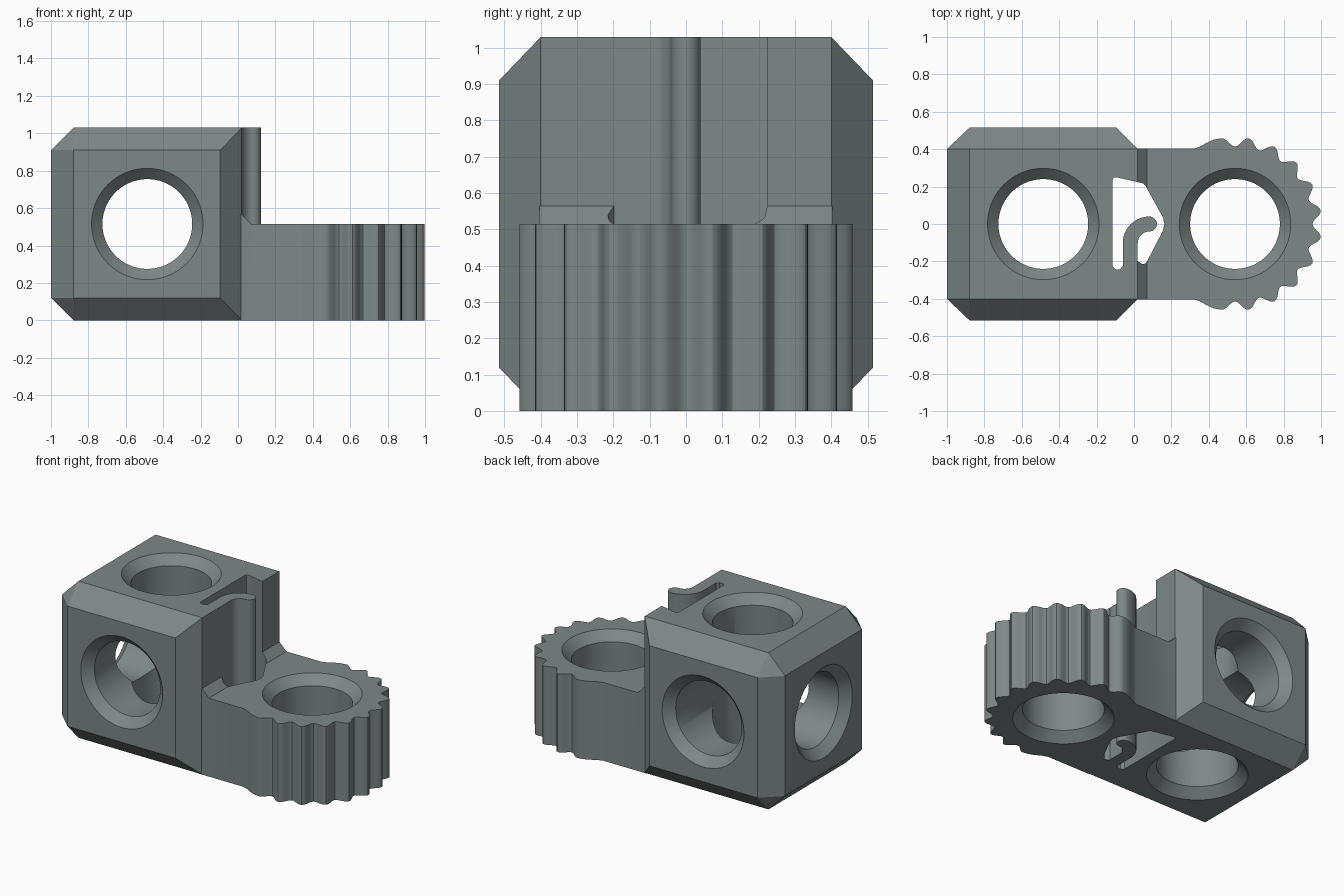
import bpy, bmesh, math
from mathutils import Matrix

if "Cube" in bpy.data.objects:
    bpy.data.objects.remove(bpy.data.objects["Cube"])

H = 1.03            # block height
C = H / 2           # half height, also the arm thickness
BLOCK_X, GEAR_X = -0.485, 0.54

mat = bpy.data.materials.new("slate grey")
mat.diffuse_color = (0.21, 0.245, 0.245, 1)
mat.use_nodes = True
mat.node_tree.nodes["Principled BSDF"].inputs["Base Color"].default_value = mat.diffuse_color


def finish(bm, name):
    bmesh.ops.recalc_face_normals(bm, faces=bm.faces)
    me = bpy.data.meshes.new(name)
    bm.to_mesh(me)
    bm.free()
    me.materials.append(mat)
    ob = bpy.data.objects.new(name, me)
    bpy.context.collection.objects.link(ob)
    return ob


def prism(name, outline, z0, z1):
    """Extrude a closed xy outline from z0 to z1."""
    bm = bmesh.new()
    face = bm.faces.new([bm.verts.new((x, y, z0)) for x, y in outline])
    top = bmesh.ops.extrude_face_region(bm, geom=[face])["geom"]
    bmesh.ops.translate(bm, vec=(0, 0, z1 - z0),
                        verts=[v for v in top if isinstance(v, bmesh.types.BMVert)])
    return finish(bm, name)


def lathe(name, profile, matrix, n=72):
    """Capped solid of revolution from (radius, height) pairs."""
    bm = bmesh.new()
    rings = [[bm.verts.new((r * math.cos(2 * math.pi * i / n),
                            r * math.sin(2 * math.pi * i / n), h))
              for i in range(n)] for r, h in profile]
    for a, b in zip(rings, rings[1:]):
        for i in range(n):
            j = (i + 1) % n
            bm.faces.new((a[i], a[j], b[j], b[i]))
    bm.faces.new(rings[0])
    bm.faces.new(rings[-1])
    bm.transform(matrix)
    return finish(bm, name)


def combine(target, other, operation):
    mod = target.modifiers.new("combine", 'BOOLEAN')
    mod.operation, mod.solver, mod.object = operation, 'EXACT', other
    bpy.context.view_layer.objects.active = target
    bpy.ops.object.modifier_apply(modifier=mod.name)
    bpy.data.objects.remove(other)


def hole(half, centre, axis=None, through=True):
    """Countersunk bore cutter, running along z unless turned about an axis."""
    R, F, e = 0.24, 0.298, 0.02
    prof = [(F + e, half + e), (R, half - (F - R))]
    prof += [(r, -h) for r, h in reversed(prof)] if through else [(R, 0)]
    m = Matrix.Translation(centre)
    if axis:
        m = m @ Matrix.Rotation(math.radians(-90), 4, axis)
    return lathe("hole_cutter", prof, m)


# Block: all edges chamfered, except top and bottom at the arm end
bm = bmesh.new()
for sy in (-1, 1):
    for sz in (-1, 1):
        for x, y, z in ((-1, .4, .395), (-.88, .515, .395), (-.88, .4, .515),
                        (-.095, .515, .395), (.02, .4, .515)):
            bm.verts.new((x, y * sy, C + z * sz))
bmesh.ops.convex_hull(bm, input=bm.verts)
bmesh.ops.dissolve_limit(bm, angle_limit=0.02, verts=bm.verts, edges=bm.edges)
block = finish(bm, "block_with_geared_arm")

# Arm ending in a scalloped knob: 20 teeth per turn, a groove at the tip
gear = []
for i in range(-66, 67):
    a = math.radians(i * 1.5)
    r = 0.439 - 0.025 * math.cos(20 * a)
    gear.append((GEAR_X + r * math.cos(a), r * math.sin(a)))
side = [(0.0, .403), (.32, .403), (.355, .415), (.40, .44), (.43, .452)]
outline = [(x, -y) for x, y in side] + gear + side[::-1]
combine(block, prism("arm", outline, 0, C), 'UNION')

# Sloped fillet where the arm meets the block
bm = bmesh.new()
section = ((0.0, .45), (.07, .45), (.07, C), (.02, C + .05), (0.0, C + .05))
f = bm.faces.new([bm.verts.new((x, -.403, z)) for x, z in section])
g = bmesh.ops.extrude_face_region(bm, geom=[f])["geom"]
bmesh.ops.translate(bm, vec=(0, .806, 0),
                    verts=[v for v in g if isinstance(v, bmesh.types.BMVert)])
combine(block, finish(bm, "fillet"), 'UNION')

# Window through block and arm
window = [(-.115, .235), (-.11, .247), (-.095, .25), (.05, .217), (.06, .207),
          (.155, .035), (.163, 0), (.155, -.035), (.07, -.2), (.06, -.212),
          (.045, -.215), (.03, -.205), (.015, -.195), (-.055, -.195),
          (-.06, -.225), (-.075, -.242), (-.1, -.242), (-.115, -.225)]
combine(block, prism("window_cutter", window, -.05, H + .05), 'DIFFERENCE')

# Curved spring hook standing in the window
w, bend, cx, cy = 0.04, 0.1025, 0.0825, -0.1025


def arc(x, y, r, a0, a1, n=14):
    return [(x + r * math.cos(math.radians(a0 + (a1 - a0) * i / n)),
             y + r * math.sin(math.radians(a0 + (a1 - a0) * i / n)))
            for i in range(n + 1)]


hook = ([(cx - bend - w, -.3)] + arc(cx, cy, bend + w, 180, 90)
        + arc(cx, 0, w, 90, -90)[1:-1]
        + arc(cx, cy, bend - w, 90, 180) + [(cx - bend + w - .001, -.3)])
combine(block, prism("hook", hook, 0, H), 'UNION')

# Countersunk bores: vertical and crosswise through, one blind from the end
for cutter in (hole(C, (BLOCK_X, 0, C)),
               hole(.515, (BLOCK_X, 0, C), 'X'),
               hole(.515, (BLOCK_X, 0, C), 'Y', through=False),
               hole(C / 2, (GEAR_X, 0, C / 2))):
    combine(block, cutter, 'DIFFERENCE')

bpy.ops.object.select_all(action='DESELECT')
block.select_set(True)
bpy.context.view_layer.objects.active = block
bpy.ops.object.shade_smooth_by_angle(angle=math.radians(32))
